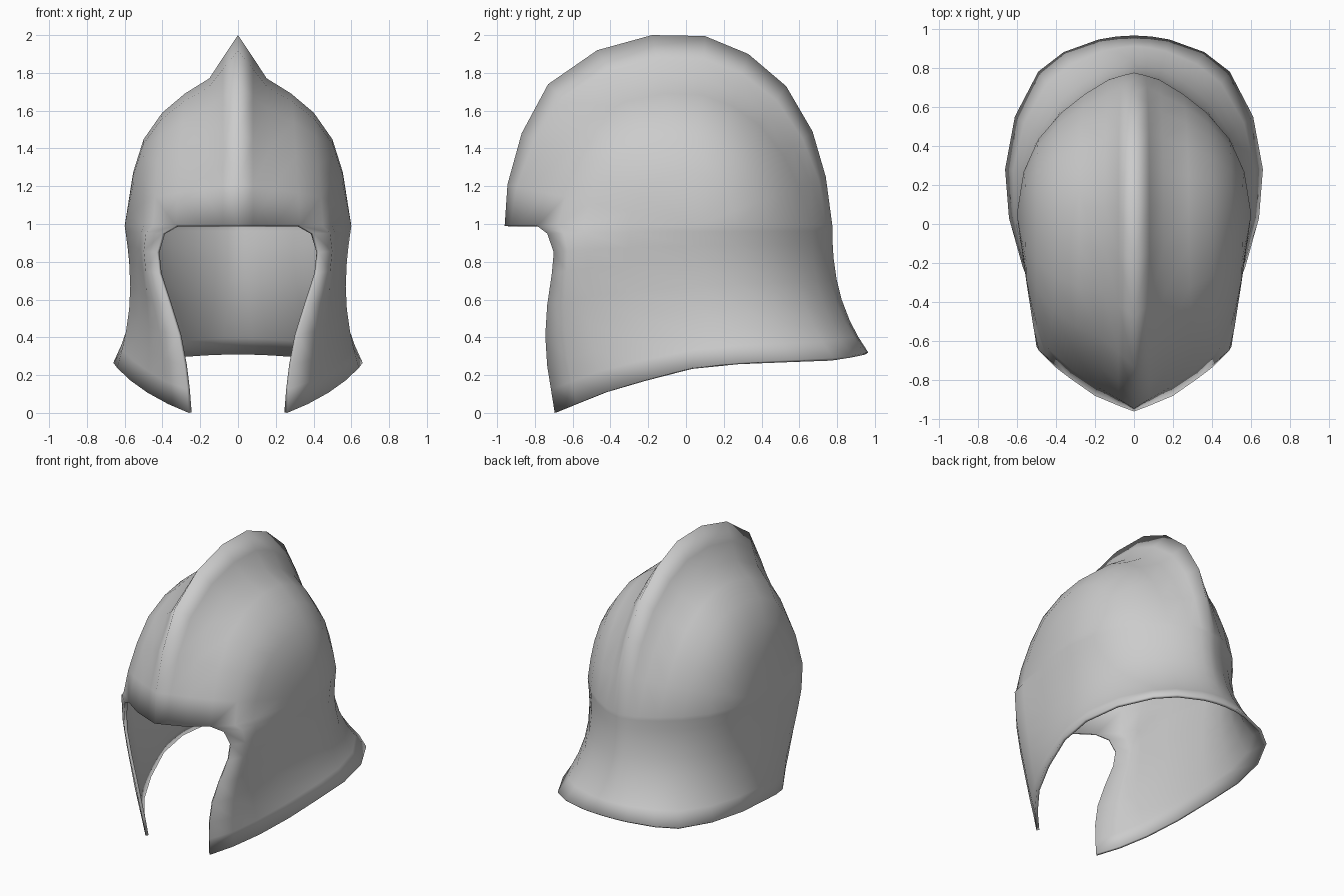
import bpy, bmesh, math
from mathutils import Vector

cube = bpy.data.objects.get("Cube")
if cube:
    bpy.data.objects.remove(cube)

BROW = 0.99        # height of the brow line
PIVOT_Y = 0.05     # temple position that the dome sections radiate from
CORNER = 3         # section column where the face opening turns downward

# Crest outline from brow over the top to the nape (y, z)
crest = [(-0.96, BROW), (-0.945, 1.21), (-0.87, 1.48), (-0.73, 1.74), (-0.47, 1.92),
         (-0.18, 2.0), (0.1, 1.995), (0.33, 1.9), (0.53, 1.73), (0.67, 1.49),
         (0.74, 1.25), (0.775, BROW)]

# Dome sections from crest to temple (fraction of radius, half width)
front = [(1, 0), (.97, .08), (.92, .2), (.83, .33), (.72, .45), (.59, .5), (.35, .55), (0, .6)]
top = [(1, 0), (.88, .08), (.77, .15), (.69, .28), (.59, .4), (.45, .5), (.28, .555), (0, .6)]
back = [(1, 0), (.98, .06), (.95, .13), (.85, .25), (.72, .37), (.53, .49), (.3, .565), (0, .6)]

# Flared lower rim from cheek point to nape (x, y), and its height along y
rim = [(.26, -.695), (.37, -.58), (.48, -.43), (.57, -.22), (.64, .03), (.66, .28),
       (.61, .55), (.49, .78), (.36, .88), (.18, .945), (.09, .96), (0, .965)]
rim_height = [(-.695, 0), (-.4, .12), (0, .235), (.3, .268), (.8, .29), (.965, .32)]

# Cheek edge of the face opening, top to bottom
cheek = [(.40, -.735, .95), (.43, -.70, .85), (.42, -.71, .74), (.365, -.735, .57),
         (.315, -.745, .41), (.285, -.735, .25), (.27, -.715, .125), (.26, -.695, 0)]


def interpolate(points, t):
    for (a, va), (b, vb) in zip(points, points[1:]):
        if t <= b:
            return va + (vb - va) * (t - a) / (b - a)
    return points[-1][1]


def dome_section(y, z):
    """Half section from one crest point down to the temple."""
    ry, rz = y - PIVOT_Y, z - BROW
    w = rz / math.hypot(ry, rz)
    level = front if ry < 0 else back
    return [Vector((a[1] + (b[1] - a[1]) * w,
                    PIVOT_Y + ry * (a[0] + (b[0] - a[0]) * w),
                    BROW + rz * (a[0] + (b[0] - a[0]) * w))) for a, b in zip(level, top)]


def skirt_point(start, end, s):
    """Straight wall that pinches at the sides and flares at the rim."""
    flare = s ** 2.5
    p = start.lerp(end, flare)
    p.x -= 0.035 * math.sin(math.pi * s) * p.x / 0.6
    p.z = start.z + (end.z - start.z) * s
    return p


def add_grid(bm, rows):
    grid = [[bm.verts.new(p) for p in row] for row in rows]
    for r0, r1 in zip(grid, grid[1:]):
        for i in range(len(r0) - 1):
            bm.faces.new((r0[i], r0[i + 1], r1[i + 1], r1[i]))


# Crested dome
bm = bmesh.new()
dome = [dome_section(y, z) for y, z in crest]
add_grid(bm, dome)

# Cheeks and neck guard, hung from the dome's lower edge
upper = (dome[0] + dome[-1][-2::-1])[CORNER:]
lower = [Vector((x, y, interpolate(rim_height, y))) for x, y in rim]
skirt = [upper]
for edge in map(Vector, cheek):
    s = (BROW - edge.z) / BROW
    shift = edge - skirt_point(upper[0], lower[0], s)
    row = []
    for k, (a, b) in enumerate(zip(upper, lower)):
        fade = max(0, 1 - k / 4) ** 2
        row.append(skirt_point(a, b, s) + shift * fade)
    skirt.append(row)
add_grid(bm, skirt)

bmesh.ops.remove_doubles(bm, verts=bm.verts, dist=0.0005)
bmesh.ops.recalc_face_normals(bm, faces=bm.faces)
highest = max(bm.faces, key=lambda f: f.calc_center_median().z)
if highest.normal.x < 0:
    bmesh.ops.reverse_faces(bm, faces=bm.faces)
for f in bm.faces:
    f.smooth = True

mesh = bpy.data.meshes.new("helmet_shell")
bm.to_mesh(mesh)
bm.free()
shell = bpy.data.objects.new("helmet_shell", mesh)
bpy.context.collection.objects.link(shell)

# Mirror to the other side and give the plate thickness
mirror = shell.modifiers.new("mirror", 'MIRROR')
mirror.merge_threshold = 0.001
plate = shell.modifiers.new("plate_thickness", 'SOLIDIFY')
plate.thickness = 0.02
plate.offset = -1

# Plain steel grey
steel = bpy.data.materials.new("steel_grey")
steel.use_nodes = True
grey = (0.6, 0.6, 0.6, 1)
steel.diffuse_color = grey
steel.node_tree.nodes["Principled BSDF"].inputs["Base Color"].default_value = grey
mesh.materials.append(steel)
